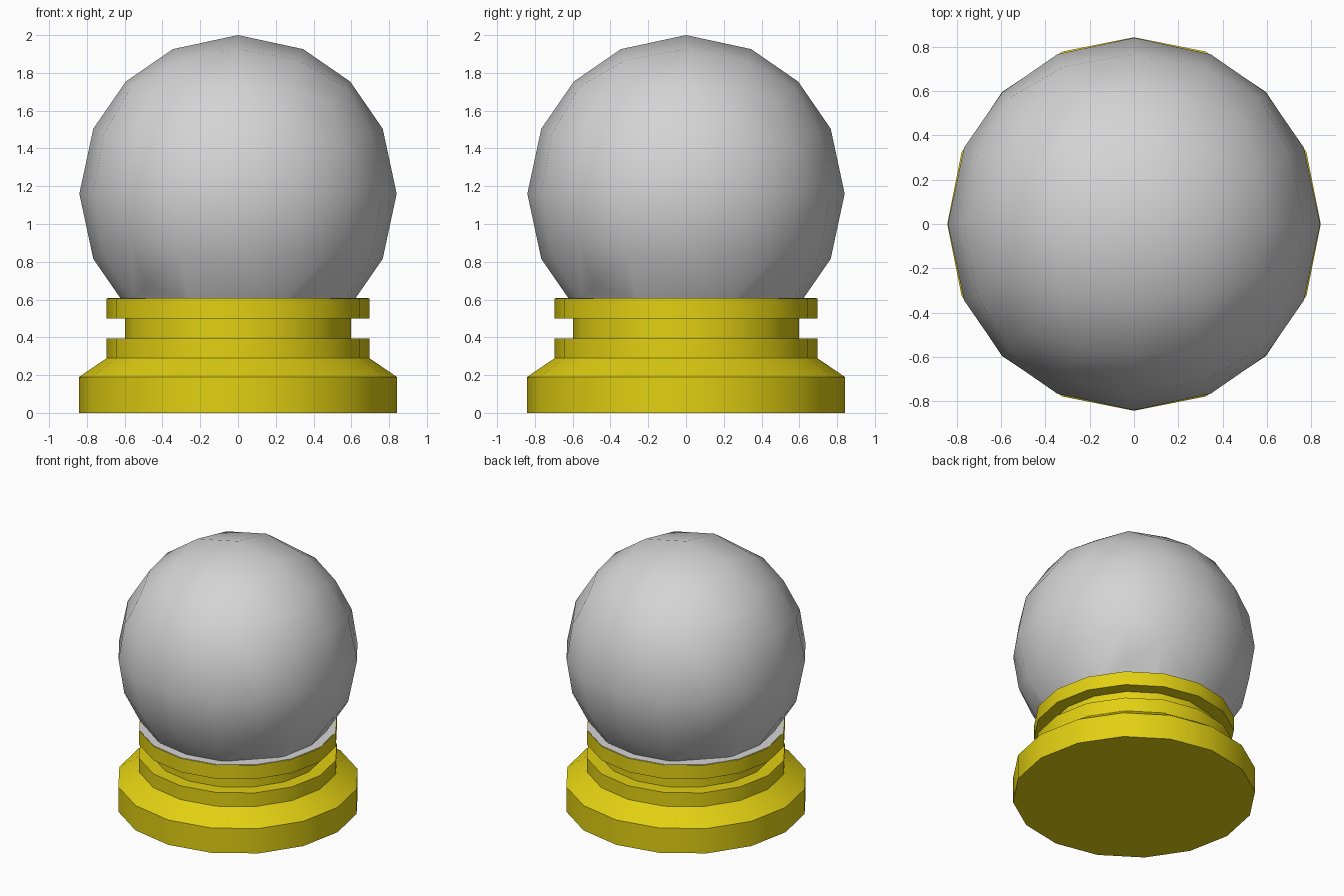
import bpy, bmesh, math
from mathutils import Vector

if "Cube" in bpy.data.objects:
    bpy.data.objects.remove(bpy.data.objects["Cube"])

SIDES = 16


def material(name, rgb):
    m = bpy.data.materials.new(name)
    m.diffuse_color = (*rgb, 1)
    m.use_nodes = True
    m.node_tree.nodes["Principled BSDF"].inputs["Base Color"].default_value = m.diffuse_color
    return m


yellow = material("yellow", (0.76, 0.63, 0.006))
grey = material("light grey", (0.66, 0.66, 0.66))


def finish(bm, name, mat, angle):
    bmesh.ops.recalc_face_normals(bm, faces=bm.faces)
    me = bpy.data.meshes.new(name)
    bm.to_mesh(me)
    bm.free()
    ob = bpy.data.objects.new(name, me)
    bpy.context.collection.objects.link(ob)
    me.materials.append(mat)
    bpy.ops.object.select_all(action='DESELECT')
    bpy.context.view_layer.objects.active = ob
    ob.select_set(True)
    bpy.ops.object.shade_smooth_by_angle(angle=math.radians(angle))
    return ob


def lathe(name, profile, mat):
    """Closed solid turned around z from (radius, height) points."""
    bm = bmesh.new()
    rings = [[bm.verts.new((r * math.cos(2 * math.pi * i / SIDES),
                            r * math.sin(2 * math.pi * i / SIDES), z))
              for i in range(SIDES)] for r, z in profile]
    for a, b in zip(rings, rings[1:]):
        for i in range(SIDES):
            j = (i + 1) % SIDES
            bm.faces.new((a[i], a[j], b[j], b[i]))
    bm.faces.new(rings[0])
    bm.faces.new(rings[-1])
    return finish(bm, name, mat, 30)


# stepped stand with a groove under the top ring
lathe("stand", [(0.842, 0), (0.842, 0.19), (0.695, 0.29), (0.695, 0.395),
                (0.598, 0.395), (0.598, 0.50), (0.695, 0.50), (0.695, 0.605)], yellow)

# thin floor plate that closes the top of the stand
lathe("floor_plate", [(0.69, 0.603), (0.69, 0.608)], grey)

# globe: rounded cube sphere, cut flat where it meets the stand
R, CZ = 0.84, 1.16
bm = bmesh.new()
bmesh.ops.create_cube(bm, size=2)
bmesh.ops.subdivide_edges(bm, edges=bm.edges[:], cuts=3, use_grid_fill=True)
for v in bm.verts:
    c = [math.copysign(0.45, t) if 0.3 < abs(t) < 0.7 else t for t in v.co]
    v.co = Vector(c).normalized() * R + Vector((0, 0, CZ))
bmesh.ops.bisect_plane(bm, geom=bm.verts[:] + bm.edges[:] + bm.faces[:],
                       plane_co=(0, 0, 0.606), plane_no=(0, 0, 1), clear_inner=True)
finish(bm, "globe", grey, 40)
